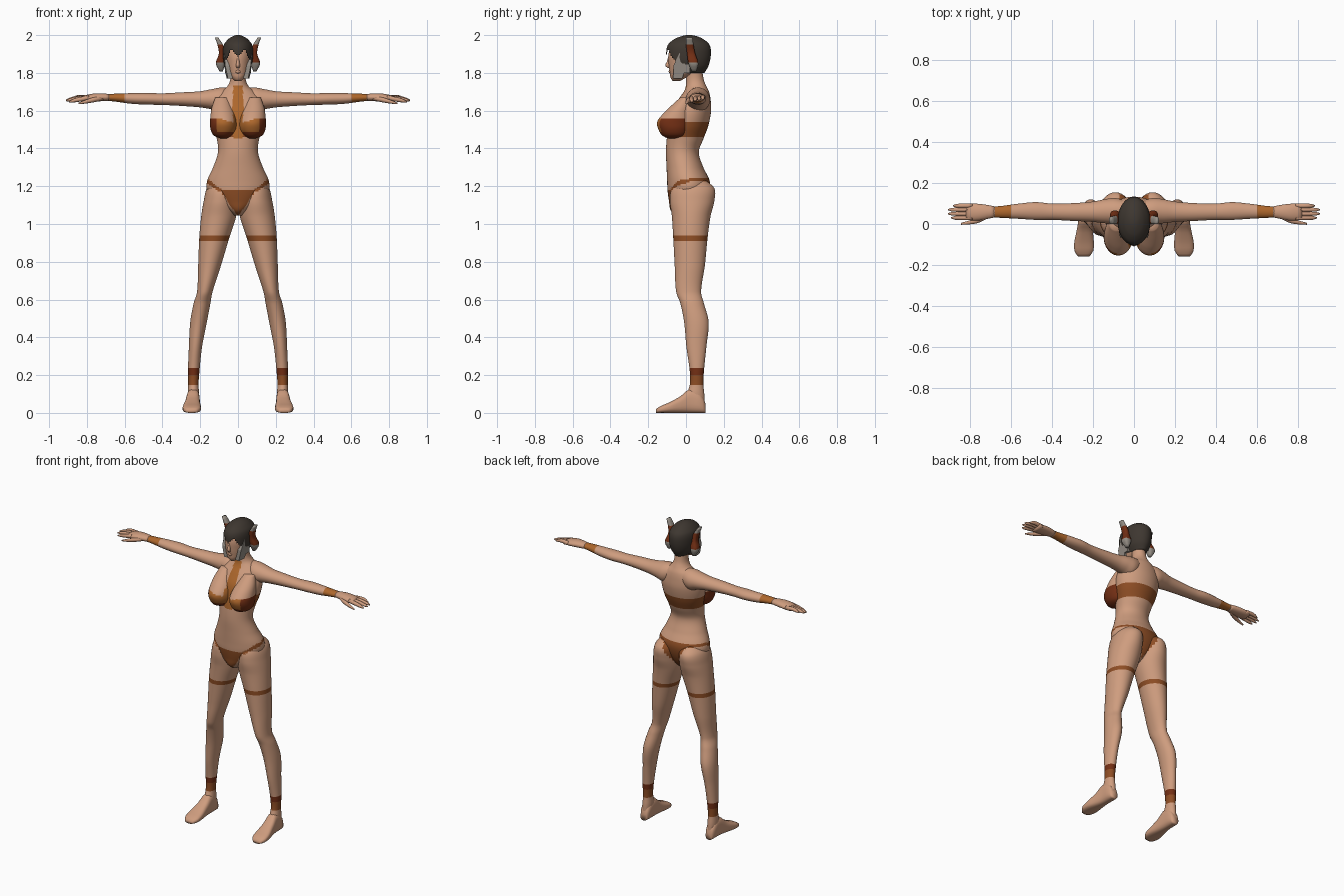
import bpy, bmesh, math

# Flat colours (linear)
COLOURS = [("skin", (0.62, 0.335, 0.21)), ("orange_strap", (0.42, 0.135, 0.025)),
           ("brown_strap", (0.27, 0.075, 0.018)), ("rust", (0.17, 0.028, 0.007)),
           ("hair_black", (0.048, 0.038, 0.03)), ("grey_trim", (0.30, 0.27, 0.235))]
MATS = []
for label, c in COLOURS:
    m = bpy.data.materials.new(label)
    m.diffuse_color = (*c, 1)
    MATS.append(m)
SKIN, ORANGE, BROWN, RUST, HAIR, GREY = range(6)


def finish(name, bm, paint, mirror):
    bmesh.ops.recalc_face_normals(bm, faces=bm.faces)
    for f in bm.faces:
        c = f.calc_center_median()
        f.material_index = paint(abs(c.x), c.y, c.z) if callable(paint) else paint
        f.smooth = True
    me = bpy.data.meshes.new(name)
    bm.to_mesh(me)
    bm.free()
    for m in MATS:
        me.materials.append(m)
    ob = bpy.data.objects.new(name, me)
    bpy.context.collection.objects.link(ob)
    if mirror:
        ob.modifiers.new("mirror", 'MIRROR').use_clip = False
    return ob


def sample(keys, t):
    """Smooth interpolation of the section bounds at position t."""
    i = max(k for k in range(len(keys) - 1) if keys[k][0] <= t + 1e-9)

    def slope(k, j):
        a, b = keys[max(k - 1, 0)], keys[min(k + 1, len(keys) - 1)]
        return (b[j] - a[j]) / (b[0] - a[0])
    p, q = keys[i], keys[i + 1]
    h = q[0] - p[0]
    s = (t - p[0]) / h
    return [(2*s**3 - 3*s**2 + 1) * p[j] + (s**3 - 2*s**2 + s) * h * slope(i, j)
            + (3*s**2 - 2*s**3) * q[j] + (s**3 - s**2) * h * slope(i + 1, j)
            for j in range(1, 5)]


def loft(name, keys, paint=SKIN, axis='z', n=32, step=0.01, power=2.0, mirror=True, cut=None):
    """Sections (t, a0, a1, b0, b1) swept along an axis."""
    keys = sorted(keys)
    t0, t1 = keys[0][0], keys[-1][0]
    count = max(2, round((t1 - t0) / step))
    bm = bmesh.new()
    rings = []
    for r in range(count + 1):
        t = t0 + (t1 - t0) * r / count
        a0, a1, b0, b1 = sample(keys, min(t, t1 - 1e-7))
        ring = []
        for k in range(n):
            ang = 2 * math.pi * (k + 0.5) / n
            ca, sa = math.cos(ang), math.sin(ang)
            a = (a0 + a1) / 2 + (a1 - a0) / 2 * math.copysign(abs(ca) ** (2 / power), ca)
            b = (b0 + b1) / 2 + (b1 - b0) / 2 * math.copysign(abs(sa) ** (2 / power), sa)
            co = {'z': (a, b, t), 'x': (t, a, b), 'y': (a, t, b)}[axis]
            ring.append(bm.verts.new(co))
        rings.append(ring)
    for p, q in zip(rings, rings[1:]):
        for k in range(n):
            bm.faces.new((p[k], p[(k + 1) % n], q[(k + 1) % n], q[k]))
    bm.faces.new(rings[0])
    bm.faces.new(rings[-1])
    if cut:
        gone = []
        for f in bm.faces:
            c = f.calc_center_median()
            if cut(abs(c.x), c.y, c.z):
                gone.append(f)
        bmesh.ops.delete(bm, geom=gone, context='FACES')
    return finish(name, bm, paint, mirror)


def clothing(x, y, z):
    """Straps, chest band and briefs laid over the skin."""
    if x < 0.026 and y < 0.03 and 1.45 < z < 1.73:
        return ORANGE
    if 1.46 < z < 1.54:
        return BROWN
    if y < 0.02:
        top = max(1.18, 1.18 + (x - 0.08) * 0.75)
        low = min(1.04 + 1.45 * x, 1.165 + (x - 0.085) * 0.65)
    else:
        top = 1.245
        low = 1.225 if x > 0.08 else 1.06 + x * 2.0
    return BROWN if 1.03 < z and low < z < top else SKIN


def cup(x, y, z):
    if x < 0.026 and z < 1.6:
        return ORANGE
    if z > 1.555 - 0.25 * max(0, 0.09 - x):
        return SKIN
    return RUST if x > 0.115 or z < 1.485 else ORANGE


def leg_bands(x, y, z):
    if z > 1.03:
        return clothing(x, y, z)
    if 0.915 < z < 0.942:
        return BROWN
    if 0.15 < z < 0.235:
        return RUST if z > 0.2 else BROWN
    return SKIN


def sym(rows):
    return [(z, -w, w, y0, y1) for z, w, y0, y1 in rows]


# Torso and neck
loft("torso", sym([
    (1.045, .02, -.05, .03), (1.07, .05, -.08, .07), (1.12, .12, -.09, .105), (1.18, .163, -.098, .125),
    (1.23, .163, -.1, .125), (1.30, .132, -.103, .092), (1.38, .106, -.106, .068), (1.45, .112, -.102, .092),
    (1.52, .132, -.092, .118), (1.60, .142, -.075, .133), (1.66, .13, -.04, .13), (1.70, .095, -.012, .122),
    (1.725, .06, -.002, .11), (1.76, .042, .0, .095), (1.82, .04, .0, .085)]),
    clothing, n=72, step=0.008, mirror=False)
loft("bust", [
    (1.452, .055, .09, -.09, -.03), (1.465, .03, .125, -.122, 0), (1.50, .008, .145, -.146, .02),
    (1.54, .006, .148, -.153, .03), (1.58, .014, .145, -.125, .03), (1.62, .03, .138, -.085, .03),
    (1.67, .05, .12, -.03, .03)], cup, n=40, step=0.007)

# Legs and feet
loft("leg", [
    (1.235, .04, .13, -.03, .10), (1.19, .012, .165, -.075, .15), (1.12, .006, .182, -.085, .15),
    (1.04, .01, .195, -.075, .13), (.93, .045, .205, -.068, .115), (.78, .09, .211, -.06, .1),
    (.64, .135, .217, -.052, .08), (.58, .146, .235, -.03, .095), (.48, .165, .253, -.01, .12),
    (.35, .19, .26, .002, .108), (.22, .204, .265, .02, .095), (.15, .209, .264, .02, .092),
    (.10, .206, .266, .005, .097), (.03, .21, .262, .0, .1)], leg_bands, n=40, step=0.009)
loft("foot", [
    (.103, .215, .258, .0, .05), (.08, .206, .268, .0, .10), (.02, .203, .272, .0, .125),
    (-.03, .201, .28, .0, .088), (-.09, .196, .292, .0, .055), (-.135, .2, .29, .0, .036),
    (-.16, .22, .272, .0, .02)], axis='y', n=24, step=0.015, power=2.8)

# Arms with wristbands
loft("arm", [
    (.03, .03, .11, 1.63, 1.72), (.09, .0, .127, 1.595, 1.723), (.14, .003, .122, 1.607, 1.714),
    (.2, .01, .11, 1.617, 1.703), (.3, .015, .102, 1.625, 1.697), (.4, .02, .1, 1.63, 1.692),
    (.48, .02, .107, 1.632, 1.694), (.56, .025, .1, 1.636, 1.693), (.65, .03, .088, 1.648, 1.69),
    (.69, .032, .086, 1.652, 1.688)],
    lambda x, y, z: ORANGE if .6 < x < .685 else SKIN, axis='x', n=28)
loft("palm", [
    (.68, .032, .086, 1.652, 1.688), (.72, .024, .094, 1.65, 1.692), (.77, .016, .1, 1.648, 1.69),
    (.82, .02, .1, 1.648, 1.68)], axis='x', n=20, step=0.02)
# Fingers: centre y, tip x, tip z
for i, (y, tip, z) in enumerate([(.03, .895, 1.646), (.05, .91, 1.652), (.07, .91, 1.656), (.089, .885, 1.66)]):
    loft(f"finger_{i + 1}", [
        (.79, y - .012, y + .012, 1.655, 1.681), (.85, y - .011, y + .011, z, z + .023),
        (tip - .008, y - .008, y + .008, z - .004, z + .01), (tip, y - .003, y + .003, z - .002, z + .004)],
        axis='x', n=10, step=0.02)
loft("thumb", [
    (.71, .03, .06, 1.655, 1.68), (.76, .005, .035, 1.645, 1.672), (.81, -.003, .016, 1.637, 1.656),
    (.845, -.004, .006, 1.634, 1.642)], axis='x', n=10, step=0.02)

# Head, nose and ears covers
loft("head", sym([
    (1.757, .016, -.07, -.03), (1.775, .036, -.082, .0), (1.80, .054, -.086, .05), (1.84, .065, -.092, .09),
    (1.90, .07, -.093, .1), (1.96, .055, -.07, .09), (1.985, .03, -.03, .06)]), n=32, mirror=False)
loft("nose", sym([
    (1.825, .008, -.095, -.08), (1.838, .011, -.111, -.08), (1.86, .008, -.101, -.08),
    (1.885, .004, -.094, -.085)]), n=10, mirror=False)
loft("lips", sym([(1.797, .008, -.087, -.07), (1.806, .015, -.093, -.07), (1.815, .008, -.09, -.07)]),
     n=12, step=0.005, mirror=False)


# Hair cap with a pointed fringe
def below_fringe(x, y, z):
    fringe = 1.885 + 1.1 * x if x < .035 else 1.923 - 2 * (x - .035)
    return y < 0.015 and z < fringe


loft("hair", sym([
    (1.80, .045, -.06, .098), (1.84, .071, -.098, .12), (1.90, .08, -.105, .132), (1.95, .074, -.095, .124),
    (1.98, .05, -.06, .09), (1.994, .028, -.025, .058), (2.0, .012, .0, .03)]), HAIR,
    n=64, step=0.005, mirror=False, cut=below_fringe)

# Grey cheek guards, flat plates cut to a stepped outline
bm = bmesh.new()
outline = [(-.035, 1.905), (.02, 1.905), (.02, 1.80), (-.01, 1.80), (-.02, 1.77), (-.068, 1.77), (-.066, 1.84)]
sides = []
for inner in (0.026, 0.0):
    sides.append([bm.verts.new((.078 - inner - max(0, 1.85 - z) * .2 - max(0, -y) * .12, y, z))
                  for y, z in outline])
bm.faces.new(sides[0])
bm.faces.new(sides[1])
for k in range(len(outline)):
    j = (k + 1) % len(outline)
    bm.faces.new((sides[0][k], sides[0][j], sides[1][j], sides[1][k]))
guard = finish("cheek_guard", bm, GREY, True)
for p in guard.data.polygons:
    p.use_smooth = False

# Side hair ornaments, grey ends with a rust middle
loft("hair_ornament", [
    (1.808, .08, .098, .03, .055), (1.85, .068, .118, .012, .066), (1.90, .07, .102, .005, .05),
    (1.94, .075, .107, .0, .042), (1.987, .104, .122, .0, .035)],
    lambda x, y, z: RUST if 1.86 < z < 1.955 else GREY, n=12, step=0.012, power=3)
